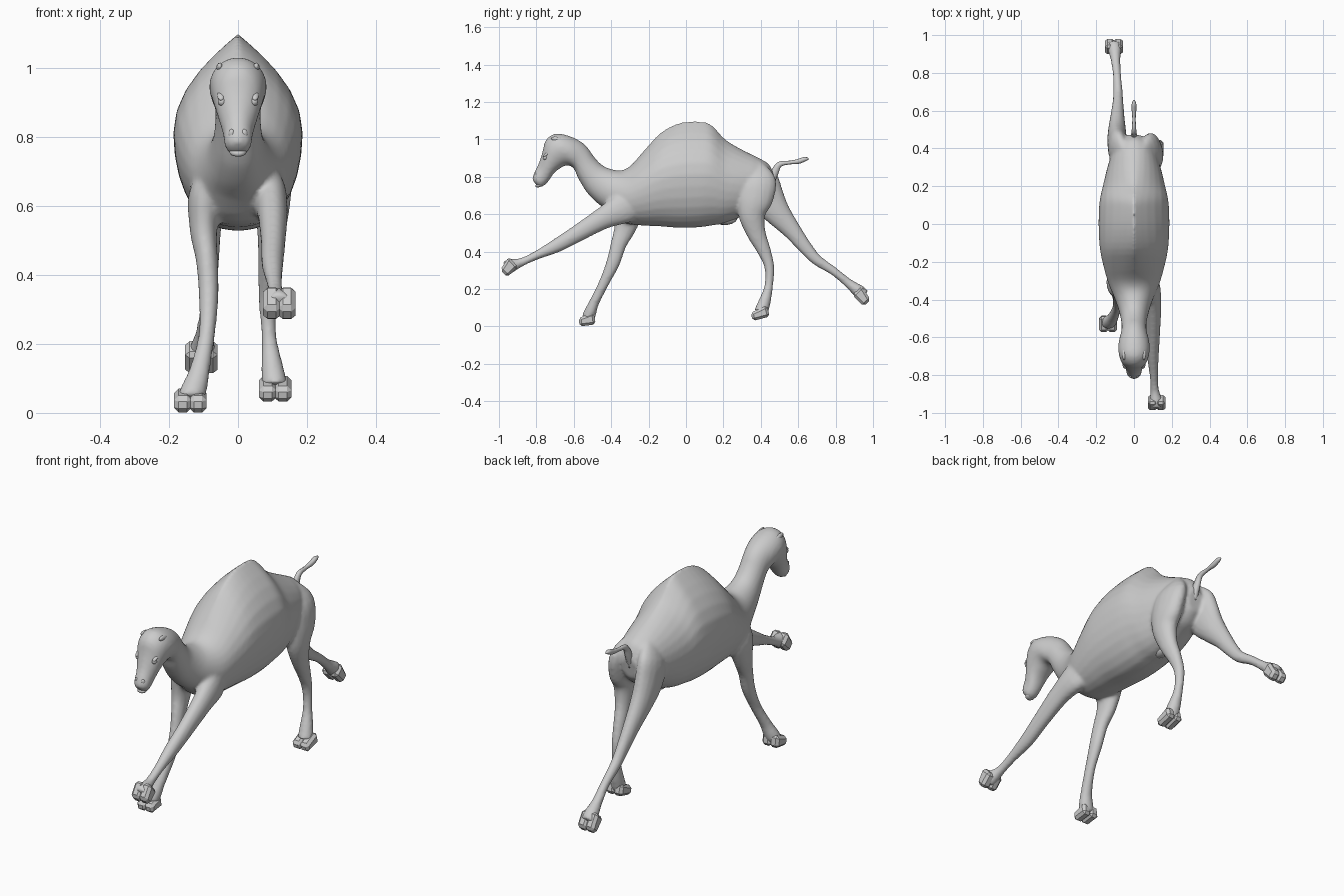
import bpy, bmesh, math
from mathutils import Vector, Matrix


def spline(rows, steps):
    """Catmull-Rom interpolation through rows of numbers."""
    out = []
    n = len(rows)
    for i in range(n - 1):
        a, b = rows[max(i - 1, 0)], rows[i]
        c, d = rows[i + 1], rows[min(i + 2, n - 1)]
        for s in range(steps):
            t = s / steps
            out.append([0.5 * (2 * q + (r - p) * t + (2 * p - 5 * q + 4 * r - w) * t * t
                               + (3 * q - p - 3 * r + w) * t ** 3)
                        for p, q, r, w in zip(a, b, c, d)])
    out.append(list(rows[-1]))
    return out


def finish(name, bm, smooth=True):
    bmesh.ops.recalc_face_normals(bm, faces=bm.faces)
    for f in bm.faces:
        f.smooth = smooth
    me = bpy.data.meshes.new(name)
    bm.to_mesh(me)
    bm.free()
    ob = bpy.data.objects.new(name, me)
    bpy.context.collection.objects.link(ob)
    return ob


def loft(bm, sections, sides):
    """Skin rings given as (centre, up half-axis, half-width, top taper, bottom taper)."""
    rings = []
    for c, u, w, pt, pb in sections:
        ring = []
        for k in range(sides):
            a = 2 * math.pi * k / sides
            co, si = math.cos(a), math.sin(a)
            p = pt if si > 0 else pb
            x = math.copysign(abs(co) ** p, co) * w
            ring.append(bm.verts.new(c + u * si + Vector((x, 0, 0))))
        rings.append(ring)
    for r0, r1 in zip(rings, rings[1:]):
        for k in range(sides):
            j = (k + 1) % sides
            bm.faces.new((r0[k], r0[j], r1[j], r1[k]))
    bm.faces.new(rings[0][::-1])
    bm.faces.new(rings[-1])


def limb(bm, rows, sides=16):
    """Tube along (x, y, z, side-view radius, half-width)."""
    pts = spline(rows, 4)
    secs = []
    for i, (x, y, z, r, w) in enumerate(pts):
        a, b = pts[max(i - 1, 0)], pts[min(i + 1, len(pts) - 1)]
        up = Vector((0, -(b[2] - a[2]), b[1] - a[1])).normalized()
        secs.append((Vector((x, y, z)), up * r, w, 1, 1))
    loft(bm, secs, sides)


def placed(c, s, pitch):
    return (Matrix.Translation(c) @ Matrix.Rotation(pitch, 4, 'X')
            @ Matrix.Diagonal((*s, 1)))


def blobs(name, items):
    """Ellipsoids given as (centre, half-sizes, pitch about x)."""
    bm = bmesh.new()
    for item in items:
        bmesh.ops.create_icosphere(bm, subdivisions=2, radius=1, matrix=placed(*item))
    return finish(name, bm)


# head, neck and humped body: top (y, z), bottom (y, z), half-width, top taper
body = [
    (-.822, .785, -.805, .762, .018, 1), (-.815, .815, -.775, .745, .038, 1),
    (-.79, .865, -.74, .77, .044, 1), (-.768, .93, -.705, .82, .061, 1),
    (-.75, .995, -.665, .85, .075, 1), (-.70, 1.03, -.635, .862, .083, 1),
    (-.63, 1.02, -.605, .85, .08, 1), (-.565, .99, -.592, .83, .07, 1),
    (-.525, .955, -.578, .795, .066, 1), (-.49, .905, -.555, .755, .067, 1),
    (-.445, .86, -.525, .71, .073, 1), (-.39, .838, -.475, .66, .087, 1),
    (-.34, .835, -.42, .62, .107, 1), (-.29, .865, -.34, .555, .135, 1.1),
    (-.22, .945, -.24, .54, .16, 1.35), (-.13, 1.04, -.14, .535, .18, 1.7),
    (-.03, 1.09, -.03, .527, .187, 2.0), (.08, 1.097, .07, .53, .186, 2.1),
    (.14, 1.075, .14, .54, .179, 1.9), (.21, 1.0, .2, .55, .164, 1.5),
    (.30, .945, .27, .575, .145, 1.2), (.39, .90, .34, .61, .12, 1),
    (.445, .865, .405, .64, .085, 1), (.475, .80, .455, .69, .04, 1)]
secs = []
for ty, tz, by, bz, w, p in spline(body, 3):
    t, b = Vector((0, ty, tz)), Vector((0, by, bz))
    secs.append(((t + b) / 2, (t - b) / 2, w, p, .85))
skin = bmesh.new()
loft(skin, secs, 28)

# front leg reaching forward
limb(skin, [
    (.04, -.22, .69, .03, .02), (.083, -.31, .645, .085, .05), (.10, -.44, .58, .06, .044),
    (.102, -.58, .497, .046, .036), (.10, -.69, .433, .038, .032),
    (.105, -.80, .38, .024, .023), (.11, -.88, .343, .023, .023),
    (.117, -.935, .325, .038, .036), (.12, -.965, .312, .036, .038)])
# front leg on the ground
limb(skin, [
    (-.05, -.29, .76, .03, .02), (-.09, -.30, .65, .085, .05), (-.10, -.325, .53, .06, .04),
    (-.09, -.36, .44, .043, .032), (-.085, -.39, .34, .037, .029),
    (-.09, -.44, .23, .028, .024), (-.11, -.49, .13, .027, .03),
    (-.125, -.51, .08, .033, .038), (-.137, -.525, .04, .036, .042)])
# rear leg on the ground
limb(skin, [
    (.04, .37, .88, .03, .02), (.082, .38, .79, .10, .05), (.098, .368, .69, .10, .056),
    (.10, .352, .60, .074, .051), (.095, .375, .50, .052, .038), (.088, .415, .41, .038, .03),
    (.085, .445, .32, .027, .025), (.09, .443, .22, .023, .022),
    (.10, .42, .13, .033, .033), (.107, .40, .075, .038, .038)])
# rear leg pushing off behind
limb(skin, [
    (-.04, .35, .88, .03, .02), (-.078, .385, .79, .10, .05), (-.088, .43, .69, .097, .053),
    (-.09, .49, .605, .072, .048), (-.088, .565, .515, .05, .038), (-.085, .64, .42, .037, .029),
    (-.085, .70, .355, .03, .025), (-.09, .79, .295, .023, .022),
    (-.098, .87, .23, .025, .026), (-.103, .925, .187, .036, .037), (-.106, .952, .163, .033, .038)])

# fuse the trunk and legs into one skin with soft joins
hide = finish("body_and_legs", skin)
mod = hide.modifiers.new("fuse", 'REMESH')
mod.mode = 'VOXEL'
mod.voxel_size = .009
mod.use_smooth_shade = True
mod = hide.modifiers.new("soften", 'SMOOTH')
mod.factor, mod.iterations = .5, 6

# blocky two-toed feet: centre, half length, half height, pitch
feet = {
    "front_foot_reaching": ((.12, -.952, .318), .04, .037, .75),
    "front_foot_standing": ((-.138, -.53, .037), .043, .032, .13),
    "rear_foot_standing": ((.108, .395, .071), .047, .031, .25),
    "rear_foot_pushing": ((-.106, .945, .162), .043, .035, -.8)}
for name, ((x, y, z), length, height, pitch) in feet.items():
    bm = bmesh.new()
    for s in (-1, 1):
        cube = bmesh.ops.create_cube(bm, size=2)
        front = -1 if pitch > 0 else 1
        for v in cube["verts"]:
            if v.co.z > 0 and v.co.y * front > 0:   # sloping toe top
                v.co.z = .45
        toe = placed((x + s * .022, y, z), (.025, length, height), pitch)
        bmesh.ops.transform(bm, matrix=toe, verts=cube["verts"])
    bmesh.ops.bevel(bm, geom=bm.edges[:], offset=.013, segments=1, affect='EDGES')
    finish(name, bm, False)

# tail with a flat tuft
bm = bmesh.new()
limb(bm, [
    (0, .44, .76, .03, .022), (0, .472, .82, .022, .016), (0, .50, .866, .015, .012),
    (0, .555, .876, .01, .009), (0, .60, .882, .013, .012),
    (0, .635, .894, .012, .012), (0, .655, .896, .005, .005)], 8)
finish("tail", bm)

# face details and belly
blobs("eyes", [((s * .046, -.752, .902), (.013, .013, .013), .4) for s in (-1, 1)])
blobs("brows", [((s * .049, -.744, .921), (.012, .026, .008), .6) for s in (-1, 1)])
blobs("ears", [((s * .053, -.688, 1.0), (.01, .034, .014), -.2) for s in (-1, 1)])
blobs("nostrils", [((s * .018, -.802, .806), (.011, .01, .018), .4) for s in (-1, 1)])
blobs("lower_lip", [((0, -.782, .759), (.027, .026, .013), .5)])
blobs("belly_sheath", [((0, .215, .57), (.035, .06, .028), .1)])
